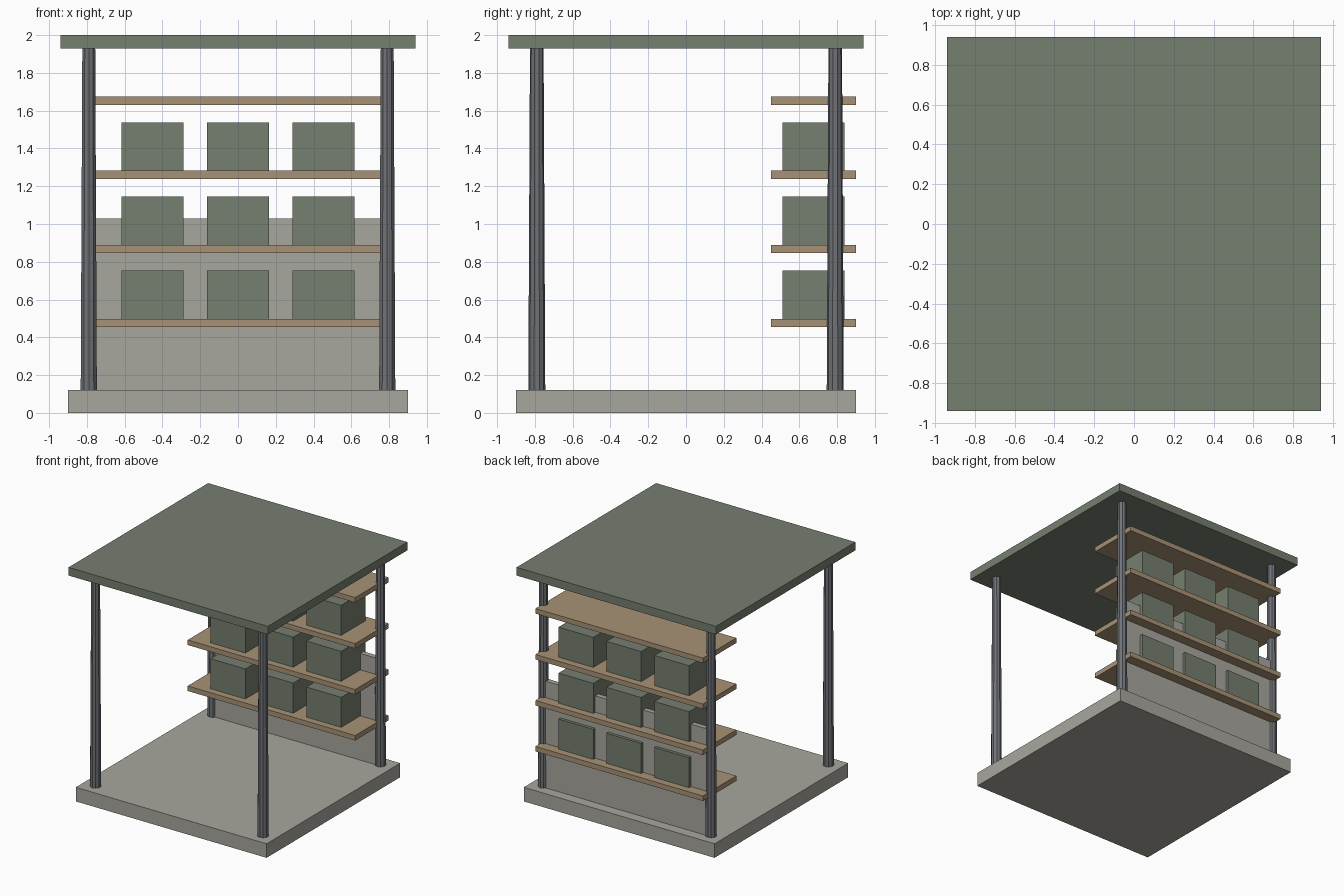
import bpy

cube = bpy.data.objects.get("Cube")
if cube:
    bpy.data.objects.remove(cube, do_unlink=True)


def material(name, rgb):
    mat = bpy.data.materials.new(name)
    mat.use_nodes = True
    color = (*rgb, 1.0)
    mat.diffuse_color = color
    mat.node_tree.nodes["Principled BSDF"].inputs["Base Color"].default_value = color
    return mat


green = material("sage green", (0.18, 0.21, 0.16))
concrete = material("pale concrete", (0.39, 0.38, 0.34))
wood = material("light wood", (0.39, 0.29, 0.18))
steel = material("grey steel", (0.16, 0.168, 0.185))


def box(name, x, y, z, mat):
    """Box from (low, high) spans on each axis."""
    spans = (x, y, z)
    bpy.ops.mesh.primitive_cube_add(size=1, location=[(a + b) / 2 for a, b in spans])
    obj = bpy.context.object
    obj.name = name
    obj.scale = [b - a for a, b in spans]
    bpy.ops.object.transform_apply(location=False, rotation=False, scale=True)
    obj.data.materials.append(mat)
    return obj


FLOOR, EAVES, POST = 0.12, 1.93, 0.79

# Floor slab, flat roof and low back wall
box("floor_slab", (-0.9, 0.9), (-0.9, 0.9), (0, FLOOR), concrete)
box("roof", (-0.94, 0.94), (-0.94, 0.94), (EAVES, 2.0), green)
box("back_wall", (-POST, POST), (0.768, 0.812), (FLOOR, 1.03), concrete)

# Tapered corner posts
for y, depth_name in ((-POST, "front"), (POST, "back")):
    for x, side_name in ((-POST, "right"), (POST, "left")):
        bpy.ops.mesh.primitive_cone_add(
            vertices=10, radius1=0.045, radius2=0.036, depth=EAVES - FLOOR,
            location=(x, y, (EAVES + FLOOR) / 2))
        post = bpy.context.object
        post.name = f"{depth_name}_{side_name}_post"
        post.data.materials.append(steel)

# Four shelves, the lower three each carrying a row of crates
for row in range(4):
    top = 0.498 + 0.392 * row
    box(f"shelf_{row + 1}", (-POST, POST), (0.45, 0.9), (top - 0.043, top), wood)
    if row == 3:
        continue
    for column in range(3):
        cx = 0.452 * (column - 1)
        box(f"crate_{row + 1}_{column + 1}", (cx - 0.164, cx + 0.164),
            (0.51, 0.838), (top, top + 0.256), green)
